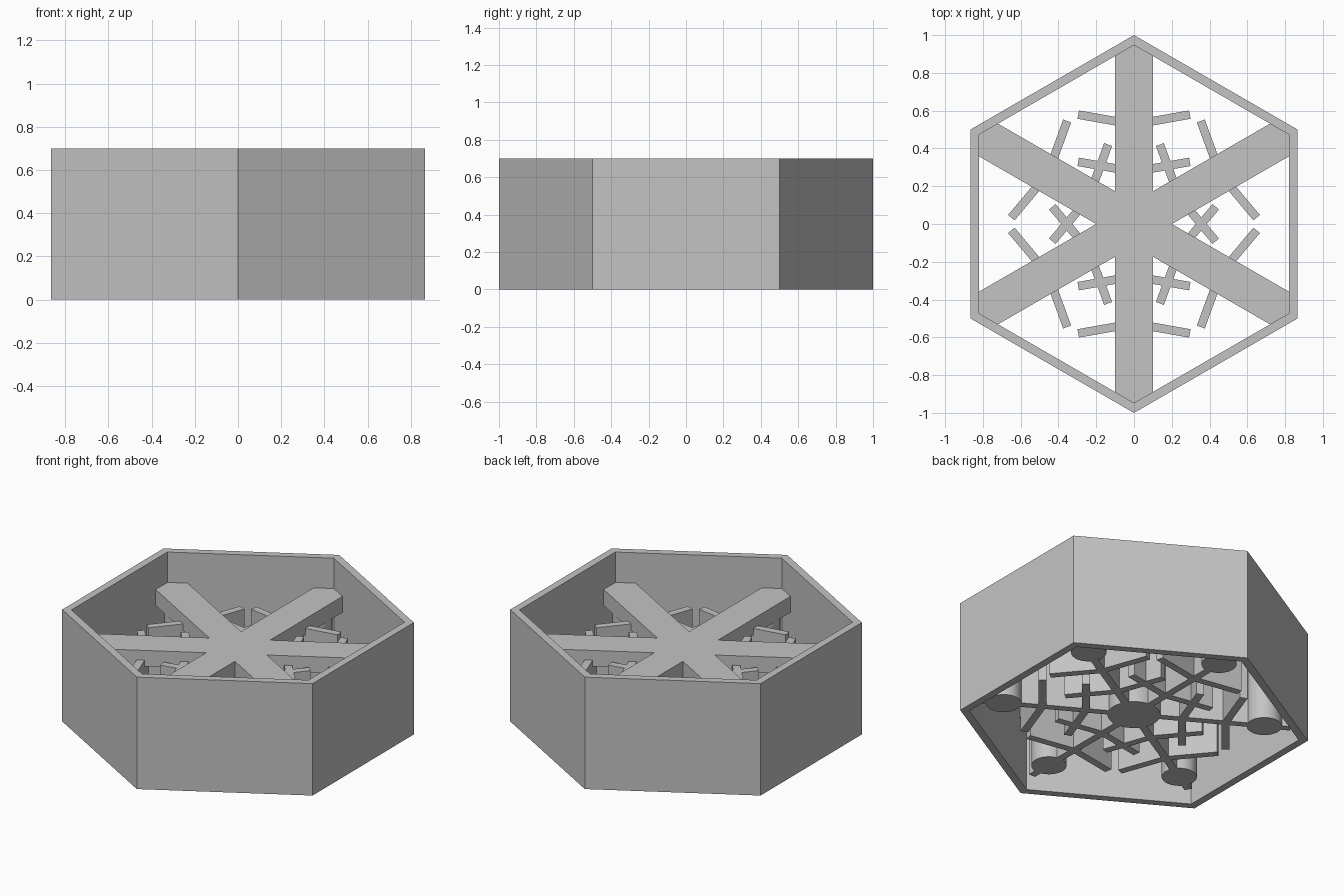
import bpy, bmesh
from math import sin, cos, radians
from mathutils import Vector, Matrix

cube = bpy.data.objects.get("Cube")
if cube:
    bpy.data.objects.remove(cube, do_unlink=True)

grey = bpy.data.materials.new("plain grey")
grey.use_nodes = True
colour = (0.55, 0.55, 0.55, 1)
grey.diffuse_color = colour
grey.node_tree.nodes["Principled BSDF"].inputs["Base Color"].default_value = colour

HEIGHT = 0.7
INNER = 0.947                 # corner radius of the inside of the wall
PLATE_LOW, PLATE_TOP = 0.41, 0.51
RIB_LOW, RIB_TOP = 0.07, 0.45
RIB_WIDTH = 0.045
ARMS = [radians(30 + 60 * i) for i in range(6)]


def polar(r, a):
    return Vector((r * cos(a), r * sin(a), 0))


def finish(name, bm):
    bmesh.ops.recalc_face_normals(bm, faces=bm.faces)
    mesh = bpy.data.meshes.new(name)
    bm.to_mesh(mesh)
    bm.free()
    mesh.materials.append(grey)
    obj = bpy.data.objects.new(name, mesh)
    bpy.context.collection.objects.link(obj)
    return obj


def prism(name, points, low, top):
    """Upright solid from a flat outline."""
    bm = bmesh.new()
    face = bm.faces.new([bm.verts.new((p.x, p.y, low)) for p in points])
    up = bmesh.ops.extrude_face_region(bm, geom=[face], use_keep_orig=True)
    verts = [v for v in up["geom"] if isinstance(v, bmesh.types.BMVert)]
    bmesh.ops.translate(bm, vec=(0, 0, top - low), verts=verts)
    return finish(name, bm)


def rib(name, start, angle, length):
    """Thin upright blade running from a point in a direction."""
    along = polar(length, angle)
    side = polar(RIB_WIDTH / 2, angle + radians(90))
    prism(name, [start - side, start + along - side,
                 start + along + side, start + side], RIB_LOW, RIB_TOP)


def post(name, centre, radius):
    bm = bmesh.new()
    mid = Vector((centre.x, centre.y, (RIB_LOW + RIB_TOP) / 2))
    bmesh.ops.create_cone(bm, cap_ends=True, segments=48, radius1=radius, radius2=radius,
                          depth=RIB_TOP - RIB_LOW, matrix=Matrix.Translation(mid))
    obj = finish(name, bm)
    bpy.ops.object.select_all(action="DESELECT")
    obj.select_set(True)
    bpy.context.view_layer.objects.active = obj
    bpy.ops.object.shade_smooth_by_angle()


# Hexagonal outer wall, open at top and bottom
bm = bmesh.new()
rings = [[bm.verts.new(polar(r, a) + Vector((0, 0, z))) for a in ARMS]
         for r, z in ((1, 0), (1, HEIGHT), (INNER, HEIGHT), (INNER, 0))]
for k in range(4):
    a, b = rings[k], rings[(k + 1) % 4]
    for i in range(6):
        j = (i + 1) % 6
        bm.faces.new((a[i], a[j], b[j], b[i]))
finish("hexagon_wall", bm)

# Six-armed support plate reaching into the wall corners
half = 0.1
reach = INNER - half * 0.577
outline = []
for a in ARMS:
    side = polar(half, a + radians(90))
    outline += [polar(reach, a) - side, polar(INNER, a), polar(reach, a) + side,
                polar(half * 2, a + radians(30))]
prism("star_plate", outline, PLATE_LOW, PLATE_TOP)

# Snowflake ribs and posts hanging below the plate
post("centre_post", Vector((0, 0, 0)), 0.15)
for n, a in enumerate(ARMS, 1):
    rib(f"arm_rib_{n}", Vector((0, 0, 0)), a, 0.9)
    post(f"arm_post_{n}", polar(0.75, a), half)
    for place, r in (("inner", 0.277), ("outer", 0.527)):
        for hand, turn in (("left", 80), ("right", -80)):
            rib(f"{place}_{hand}_branch_{n}", polar(r, a), a + radians(turn), 0.3)
